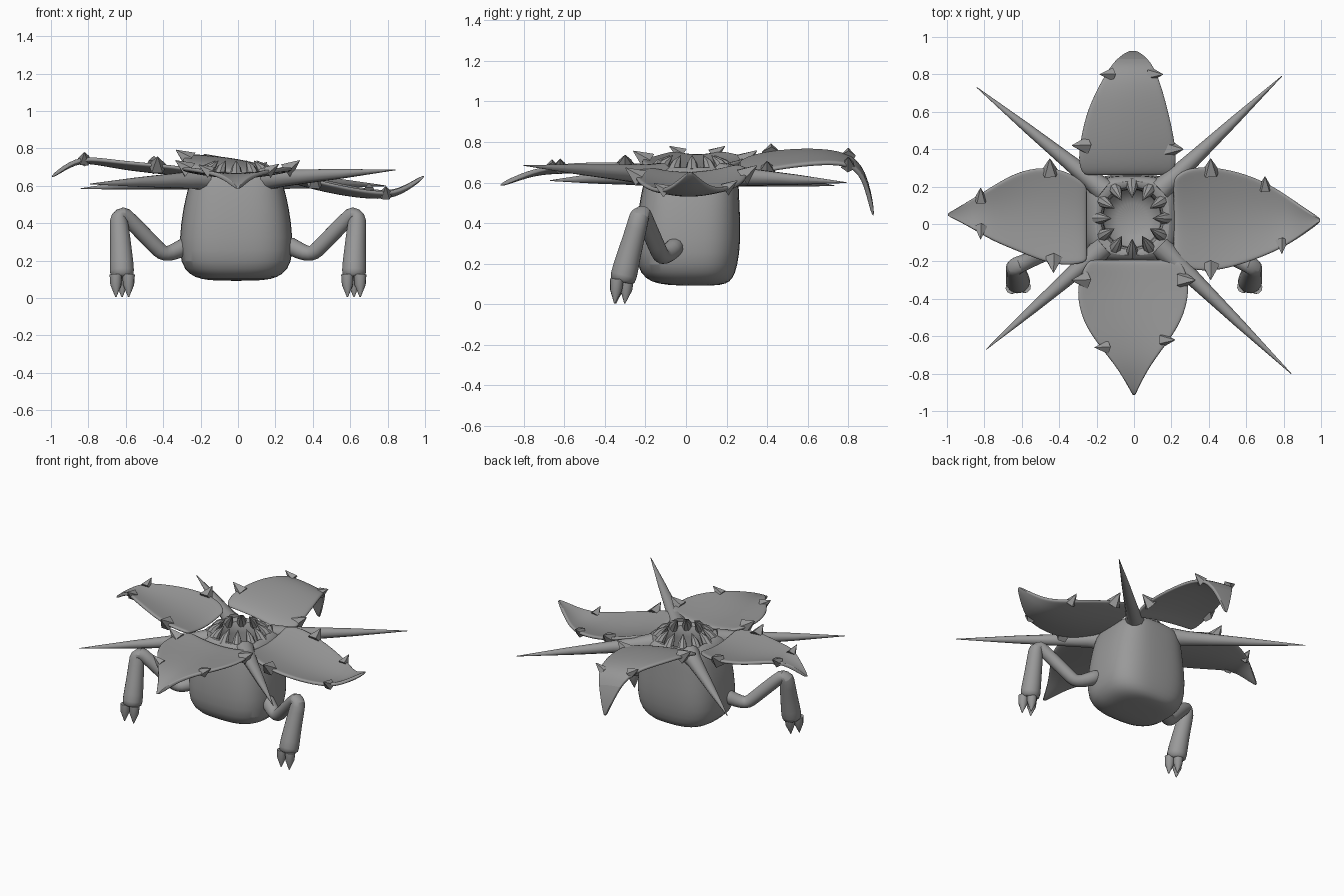
import bpy, bmesh, math
from mathutils import Vector

cube = bpy.data.objects.get("Cube")
if cube:
    bpy.data.objects.remove(cube, do_unlink=True)

grey = bpy.data.materials.new("plain grey")
grey.use_nodes = True
grey.diffuse_color = (0.32, 0.32, 0.32, 1)
grey.node_tree.nodes["Principled BSDF"].inputs["Base Color"].default_value = grey.diffuse_color


def finish(name, bm, subdivide=0, thickness=0, angle=40):
    bmesh.ops.recalc_face_normals(bm, faces=bm.faces)
    mesh = bpy.data.meshes.new(name)
    bm.to_mesh(mesh)
    bm.free()
    mesh.materials.append(grey)
    obj = bpy.data.objects.new(name, mesh)
    bpy.context.collection.objects.link(obj)
    if thickness:
        mod = obj.modifiers.new("thickness", "SOLIDIFY")
        mod.thickness = thickness
        mod.offset = 0
    if subdivide:
        mod = obj.modifiers.new("smooth", "SUBSURF")
        mod.levels = mod.render_levels = subdivide
    bpy.ops.object.select_all(action="DESELECT")
    obj.select_set(True)
    bpy.context.view_layer.objects.active = obj
    bpy.ops.object.shade_smooth_by_angle(angle=math.radians(angle))
    return obj


def bridge(bm, rings):
    for a, b in zip(rings, rings[1:]):
        n = len(a)
        for i in range(n):
            j = (i + 1) % n
            bm.faces.new((a[i], a[j], b[j], b[i]))
    bm.faces.new(rings[0])
    bm.faces.new(rings[-1])


def tube(name, points, radii, sides=8, subdivide=0):
    """Round limb, spike or thorn along a path."""
    bm = bmesh.new()
    pts = [Vector(p) for p in points]
    rings = []
    normal = None
    for i, p in enumerate(pts):
        t = (pts[min(i + 1, len(pts) - 1)] - pts[max(i - 1, 0)]).normalized()
        if normal is None:
            normal = t.orthogonal()
        normal = (normal - t * normal.dot(t)).normalized()
        side = t.cross(normal)
        turns = [2 * math.pi * k / sides for k in range(sides)]
        rings.append([bm.verts.new(p + radii[i] * (math.cos(a) * normal + math.sin(a) * side))
                      for a in turns])
    bridge(bm, rings)
    return finish(name, bm, subdivide)


# Rounded-square body, turned inward at the rim to form the mouth:
# z, half x, half y, centre y, corner roundness
profile = [(0.092, 0.10, 0.09, 0.05, 0.8), (0.10, 0.19, 0.17, 0.03, 0.75),
           (0.125, 0.25, 0.215, 0.015, 0.7), (0.185, 0.30, 0.25, 0.005, 0.68),
           (0.32, 0.305, 0.262, 0.01, 0.68), (0.48, 0.285, 0.25, 0.015, 0.68),
           (0.60, 0.255, 0.235, 0.025, 0.62), (0.65, 0.235, 0.225, 0.03, 0.6),
           (0.68, 0.20, 0.20, 0.03, 0.65), (0.675, 0.165, 0.165, 0.03, 1),
           (0.60, 0.15, 0.15, 0.03, 1), (0.47, 0.17, 0.17, 0.03, 1),
           (0.42, 0.08, 0.08, 0.03, 1)]
bm = bmesh.new()
rings = []
for z, hx, hy, cy, power in profile:
    ring = []
    for k in range(32):
        c, s = math.cos(math.pi * k / 16), math.sin(math.pi * k / 16)
        ring.append(bm.verts.new((hx * math.copysign(abs(c) ** power, c) - 0.01,
                                  cy + hy * math.copysign(abs(s) ** power, s), z)))
    rings.append(ring)
bridge(bm, rings)
finish("body", bm, subdivide=1)


# Petals: rows of distance along the axis, low side, high side, centre height
def petal(name, axis, rows, cup, tilt, thorns):
    def place(d, s, z):
        return Vector((d, s, z) if axis == "x" else (s, d, z))

    def height(u, z, w):
        return z + w * (cup * u * u + tilt * u)

    bm = bmesh.new()
    grid = []
    for d, lo, hi, z in rows:
        w = (hi - lo) / 0.5
        grid.append([bm.verts.new(place(d, (lo + hi) / 2 + u * (hi - lo) / 2, height(u, z, w)))
                     for u in (-1, -0.85, -0.4, 0, 0.4, 0.85, 1)])
    for a, b in zip(grid, grid[1:]):
        for i in range(len(a) - 1):
            bm.faces.new((a[i], a[i + 1], b[i + 1], b[i]))
    finish(name, bm, subdivide=2, thickness=0.024)

    # Broad thorns sit on the rim and lean outward
    for n, (dist, side) in enumerate(thorns):
        for a, b in zip(rows, rows[1:]):
            if min(abs(a[0]), abs(b[0])) <= abs(dist) <= max(abs(a[0]), abs(b[0])):
                f = (dist - a[0]) / (b[0] - a[0])
                d, lo, hi, z = [p + f * (q - p) for p, q in zip(a, b)]
                edge = hi if side > 0 else lo
                z = height(side, z, (hi - lo) / 0.5)
                size = 0.75 if abs(dist) > 0.6 else 1.0
                tube(f"{name}_thorn_{n + 1}",
                     [place(d, edge - side * 0.035, z - 0.01),
                      place(d, edge + side * 0.04 * size, z + 0.045 * size)],
                     [0.05 * size, 0.002], sides=5)


petal("front_petal", "y",
      [(-0.19, -0.24, 0.24, 0.65), (-0.25, -0.28, 0.28, 0.65), (-0.36, -0.31, 0.30, 0.65),
       (-0.52, -0.28, 0.26, 0.655), (-0.66, -0.18, 0.16, 0.655), (-0.78, -0.08, 0.07, 0.64),
       (-0.92, -0.004, 0.004, 0.585)], 0.035, 0,
      [(-0.3, -1), (-0.3, 1), (-0.66, -1), (-0.62, 1)])
petal("back_petal", "y",
      [(0.26, -0.27, 0.20, 0.67), (0.32, -0.30, 0.23, 0.70), (0.44, -0.29, 0.22, 0.725),
       (0.62, -0.25, 0.18, 0.74), (0.79, -0.16, 0.13, 0.73), (0.88, -0.10, 0.08, 0.66),
       (0.925, -0.01, 0.0, 0.43)], -0.015, -0.04,
      [(0.42, -1), (0.4, 1), (0.8, -1), (0.8, 1)])
petal("left_petal", "x",
      [(0.21, -0.20, 0.24, 0.645), (0.27, -0.24, 0.30, 0.63), (0.42, -0.26, 0.31, 0.585),
       (0.60, -0.21, 0.27, 0.55), (0.75, -0.15, 0.20, 0.537), (0.86, -0.09, 0.12, 0.55),
       (1.0, 0.016, 0.024, 0.655)], 0.04, 0.005,
      [(0.41, -1), (0.41, 1), (0.79, -1), (0.7, 1)])
petal("right_petal", "x",
      [(-0.25, -0.20, 0.20, 0.655), (-0.31, -0.22, 0.26, 0.665), (-0.44, -0.22, 0.31, 0.675),
       (-0.61, -0.15, 0.29, 0.695), (-0.76, -0.09, 0.20, 0.725), (-0.87, -0.02, 0.13, 0.735),
       (-1.0, 0.046, 0.054, 0.645)], 0.035, 0,
      [(-0.43, -1), (-0.45, 1), (-0.82, -1), (-0.82, 1)])

# Long spikes between the petals
for name, tip in {"front_left": (0.84, -0.80, 0.685), "front_right": (-0.79, -0.67, 0.61),
                  "back_left": (0.79, 0.79, 0.60), "back_right": (-0.84, 0.73, 0.585)}.items():
    end = Vector(tip)
    start = Vector((math.copysign(0.15, end.x) - 0.01, math.copysign(0.15, end.y) + 0.03, 0.635))
    steps = (0, 0.12, 0.3, 0.6, 1)
    tube(name + "_spike", [start.lerp(end, t) for t in steps],
         [0.065, 0.05, 0.04, 0.026, 0.002], sides=10)

# Ring of teeth leaning into the mouth
for k in range(12):
    a = 2 * math.pi * k / 12 + math.pi / 2
    centre = Vector((-0.01, 0.03, 0))
    out = Vector((math.cos(a), math.sin(a), 0))
    tube(f"tooth_{k + 1}", [centre + out * 0.185 + Vector((0, 0, 0.65)),
                            centre + out * 0.155 + Vector((0, 0, 0.695)),
                            centre + out * 0.11 + Vector((0, 0, 0.735))],
         [0.036, 0.025, 0.001], sides=8)

# Bent arms, each ending in a flared wrist with three claws
for side, m in (("left", 1), ("right", -1)):
    path = [(0.25, -0.04, 0.30), (0.30, -0.07, 0.265), (0.37, -0.11, 0.235), (0.405, -0.125, 0.24),
            (0.44, -0.14, 0.275), (0.585, -0.205, 0.425), (0.62, -0.22, 0.455),
            (0.64, -0.23, 0.44), (0.635, -0.24, 0.39), (0.625, -0.28, 0.25),
            (0.62, -0.31, 0.13), (0.62, -0.315, 0.105)]
    tube(side + "_arm", [(m * x, y, z) for x, y, z in path],
         [0.05, 0.05, 0.045, 0.045, 0.045, 0.045, 0.05, 0.052, 0.054, 0.062, 0.073, 0.06],
         sides=10, subdivide=1)
    for n, (dx, dy) in enumerate(((-0.035, -0.015), (0.033, -0.02), (0.0, 0.03))):
        base = Vector((m * (0.62 + dx), -0.32 + dy, 0.125))
        tube(f"{side}_claw_{n + 1}",
             [base, base + Vector((0, -0.005, -0.055)), base + Vector((0, -0.012, -0.12))],
             [0.034, 0.03, 0.003], sides=10)
